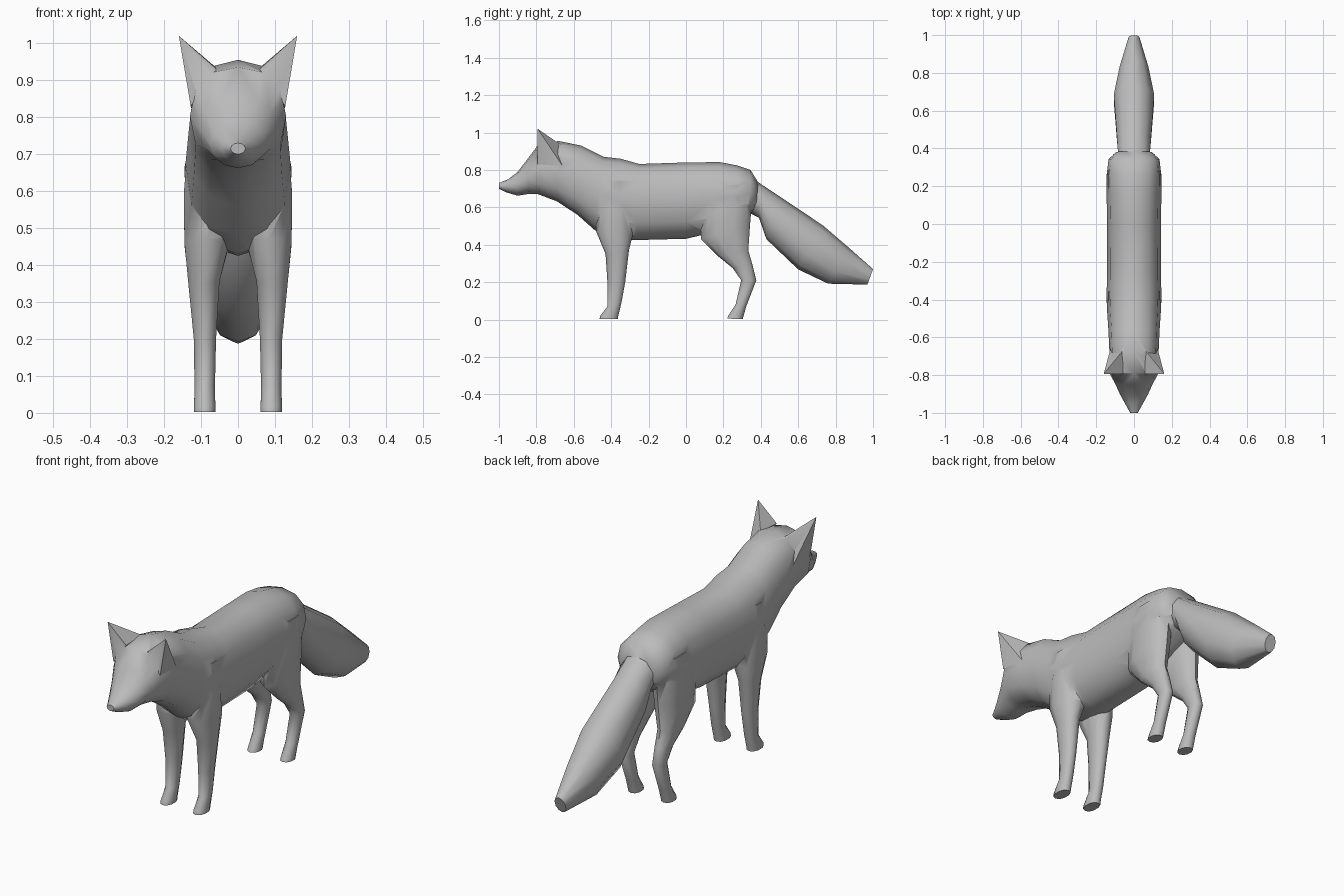
import bpy, bmesh, math
from mathutils import Vector

if "Cube" in bpy.data.objects:
    bpy.data.objects.remove(bpy.data.objects["Cube"])

grey = bpy.data.materials.new("plain_grey")
grey.diffuse_color = (0.5, 0.5, 0.5, 1)
grey.use_nodes = True
grey.node_tree.nodes["Principled BSDF"].inputs["Base Color"].default_value = grey.diffuse_color


def make(name, bm):
    bmesh.ops.recalc_face_normals(bm, faces=bm.faces)
    me = bpy.data.meshes.new(name)
    bm.to_mesh(me)
    bm.free()
    me.materials.append(grey)
    ob = bpy.data.objects.new(name, me)
    bpy.context.collection.objects.link(ob)
    return ob


def loft(name, rings, sides, axis_x=0.0):
    """Skin rings given as (y1, z1, y2, z2, half width, centre x, roundness)."""
    bm = bmesh.new()
    loops = []
    for y1, z1, y2, z2, hw, cx, n in rings:
        a, b = Vector((cx, y1, z1)), Vector((cx, y2, z2))
        loop = []
        for i in range(sides):
            t = 2 * math.pi * i / sides
            c, s = math.cos(t), math.sin(t)
            u = math.copysign(abs(c) ** (2 / n), c)
            w = math.copysign(abs(s) ** (2 / n), s)
            p = (a + b) / 2 + (a - b) / 2 * u
            p.x += hw * w
            loop.append(bm.verts.new(p))
        loops.append(loop)
    for p, q in zip(loops, loops[1:]):
        for i in range(sides):
            j = (i + 1) % sides
            bm.faces.new((p[i], p[j], q[j], q[i]))
    bm.faces.new(loops[0])
    bm.faces.new(loops[-1])
    return make(name, bm)


# Head, neck and trunk: top point, bottom point, half width
trunk = [
    (-1.00, .73, -1.00, .70, .02, 2), (-.95, .75, -.96, .68, .045, 2),
    (-.90, .79, -.90, .662, .075, 2), (-.85, .855, -.84, .672, .10, 2.2),
    (-.79, .935, -.79, .67, .13, 2.4), (-.68, .955, -.69, .632, .13, 2.4),
    (-.56, .93, -.58, .56, .135, 2.3), (-.44, .87, -.49, .48, .142, 2.3),
    (-.35, .86, -.41, .43, .145, 2.3), (-.25, .832, -.27, .425, .143, 2.3),
    (0, .84, 0, .432, .142, 2.3), (.18, .842, .10, .455, .145, 2.3),
    (.27, .825, .24, .50, .145, 2.3), (.345, .80, .34, .56, .135, 2.3),
    (.385, .735, .375, .59, .095, 2.2)]
body = loft("fox_body", [(a, b, c, d, w, 0, n) for a, b, c, d, w, n in trunk], 12)

# Bushy tail
brush = [(.345, .765, .34, .57, .085), (.40, .725, .39, .545, .09),
         (.48, .672, .43, .43, .095), (.73, .505, .60, .268, .112),
         (.87, .385, .76, .192, .08), (1.0, .27, .97, .187, .03)]
parts = [loft("tail", [r + (0, 2.1) for r in brush], 10)]

# Legs: front point, back point, inner x, outer x
fore = [(-.462, .003, -.365, .003, .06, .12), (-.46, .018, -.362, .02, .06, .12),
        (-.42, .07, -.345, .09, .061, .119), (-.42, .20, -.325, .20, .058, .121),
        (-.43, .35, -.305, .37, .048, .137), (-.48, .47, -.285, .45, .02, .148),
        (-.48, .60, -.28, .60, .02, .149), (-.44, .74, -.32, .74, .03, .137)]
hind = [(.22, .005, .303, .003, .06, .12), (.225, .02, .308, .02, .06, .12),
        (.265, .08, .322, .07, .061, .119), (.295, .21, .376, .21, .061, .12),
        (.25, .275, .356, .29, .057, .124), (.17, .34, .333, .37, .05, .135),
        (.08, .43, .342, .50, .025, .147), (.08, .58, .352, .62, .02, .148),
        (.14, .72, .335, .72, .03, .14)]
for side, s in (("right", 1), ("left", -1)):
    for kind, rings in (("front_leg", fore), ("hind_leg", hind)):
        parts.append(loft(f"{side}_{kind}", [(a, b, c, d, (o - i) / 2, s * (o + i) / 2, 2.2)
                                             for a, b, c, d, i, o in rings], 10))
    # Pointed ear, upright at the front and sloping back into the head
    bm = bmesh.new()
    tip = bm.verts.new((s * .16, -.793, 1.02))
    base = [bm.verts.new((s * x, y, z)) for x, y, z in
            ((.058, -.793, .93), (.128, -.793, .83), (.125, -.66, .82), (.06, -.67, .935))]
    for i in range(4):
        bm.faces.new((tip, base[i], base[(i + 1) % 4]))
    bm.faces.new(base)
    parts.append(make(f"{side}_ear", bm))

# Fuse everything into a single skin
for p in parts:
    m = body.modifiers.new(p.name, 'BOOLEAN')
    m.operation, m.solver, m.object = 'UNION', 'EXACT', p
bpy.context.view_layer.update()
skin = bpy.data.meshes.new_from_object(body.evaluated_get(bpy.context.evaluated_depsgraph_get()))
body.modifiers.clear()
body.data = skin
for p in parts:
    bpy.data.objects.remove(p)

# Soft shading with crisp ears and feet
bpy.context.view_layer.objects.active = body
body.select_set(True)
bpy.ops.object.shade_smooth_by_angle(angle=math.radians(50))
